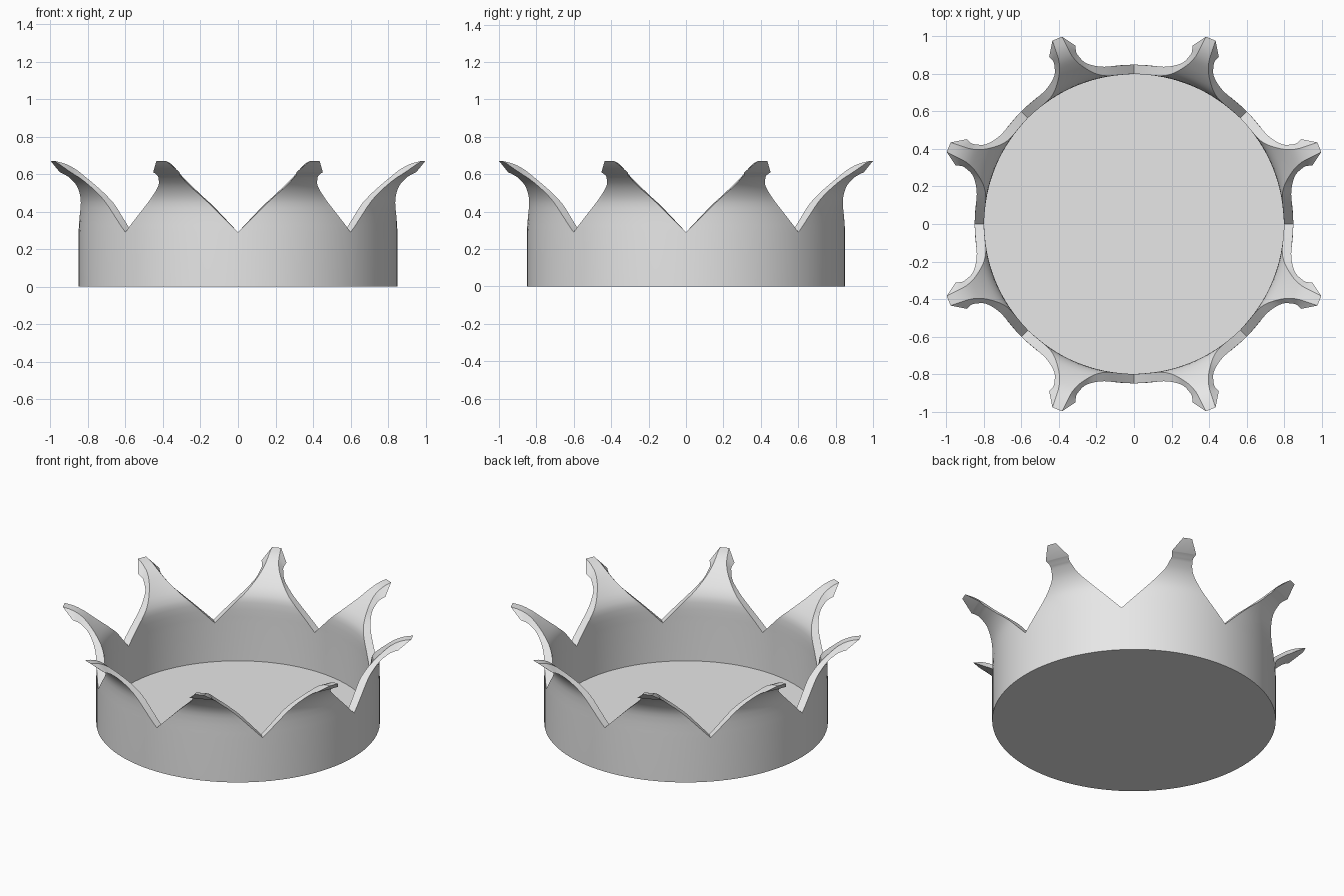
import bpy, bmesh
from math import sin, cos, radians

cube = bpy.data.objects.get("Cube")
if cube:
    bpy.data.objects.remove(cube, do_unlink=True)

POINTS = 8        # spikes around the crown
COLUMNS = 12      # faces across one spike
STEPS = 3         # smooth rows between stations
FLOOR_Z = 0.035

# Spike stations from notch to tip: radius, height, half angle (outer, then inner)
STATIONS = [
    (0.85, 0.29, 22.5, 0.80, 0.29, 22.5),
    (0.85, 0.42, 13.7, 0.80, 0.42, 13.7),
    (0.865, 0.485, 9.2, 0.818, 0.48, 9.3),
    (0.90, 0.54, 5.6, 0.853, 0.53, 6.2),
    (0.945, 0.58, 4.2, 0.90, 0.58, 3.7),
    (0.965, 0.592, 3.9, 0.952, 0.625, 2.3),
    (0.985, 0.603, 4.1, 1.01, 0.655, 1.8),
    (1.0, 0.61, 4.4, 1.07, 0.67, 1.5),
]


def smooth_rows(rows):
    """Catmull-Rom interpolation through the stations."""
    out = []
    for i in range(len(rows) - 1):
        quad = [rows[max(i - 1, 0)], rows[i], rows[i + 1], rows[min(i + 2, len(rows) - 1)]]
        for s in range(STEPS):
            t = s / STEPS
            out.append(tuple(
                b + 0.5 * t * (c - a + t * (2 * a - 5 * b + 4 * c - d + t * (3 * (b - c) + d - a)))
                for a, b, c, d in zip(*quad)))
    return out + [rows[-1]]


def surface(bm, rows, azimuth):
    """Grid of faces through (radius, height, half angle) rows; returns its vertices."""
    grid = []
    for r, z, half in rows:
        angles = [radians(azimuth + half * (2 * c / COLUMNS - 1)) for c in range(COLUMNS + 1)]
        grid.append([bm.verts.new((r * cos(a), r * sin(a), z)) for a in angles])
    for low, high in zip(grid, grid[1:]):
        bridge(bm, low, high)
    return grid


def bridge(bm, first, second):
    for i in range(len(first) - 1):
        bm.faces.new((first[i], first[i + 1], second[i + 1], second[i]))


bm = bmesh.new()
rows = smooth_rows(STATIONS)
half = 180 / POINTS
outer_rows = [(0.85, 0, half)] + [r[:3] for r in rows]
inner_rows = [(0.80, FLOOR_Z, half)] + [r[3:] for r in rows]

# Wall segments with their flared spikes
for k in range(POINTS):
    azimuth = half * (2 * k + 1)
    outer = surface(bm, outer_rows, azimuth)
    inner = surface(bm, inner_rows, azimuth)
    for side in (0, -1):
        bridge(bm, [row[side] for row in outer[1:]], [row[side] for row in inner[1:]])
    bridge(bm, outer[-1], inner[-1])

# Join the segments, then close the underside and the floor
bmesh.ops.remove_doubles(bm, verts=bm.verts, dist=0.0005)
bmesh.ops.holes_fill(bm, edges=[e for e in bm.edges if e.is_boundary], sides=0)
bmesh.ops.recalc_face_normals(bm, faces=bm.faces)

mesh = bpy.data.meshes.new("crown")
bm.to_mesh(mesh)
bm.free()
crown = bpy.data.objects.new("crown", mesh)
bpy.context.collection.objects.link(crown)

# Plain grey finish
grey = bpy.data.materials.new("light grey")
grey.use_nodes = True
colour = (0.8, 0.8, 0.8, 1)
grey.diffuse_color = colour
grey.node_tree.nodes["Principled BSDF"].inputs["Base Color"].default_value = colour
mesh.materials.append(grey)

bpy.ops.object.select_all(action="DESELECT")
crown.select_set(True)
bpy.context.view_layer.objects.active = crown
bpy.ops.object.shade_smooth_by_angle(angle=radians(35))
